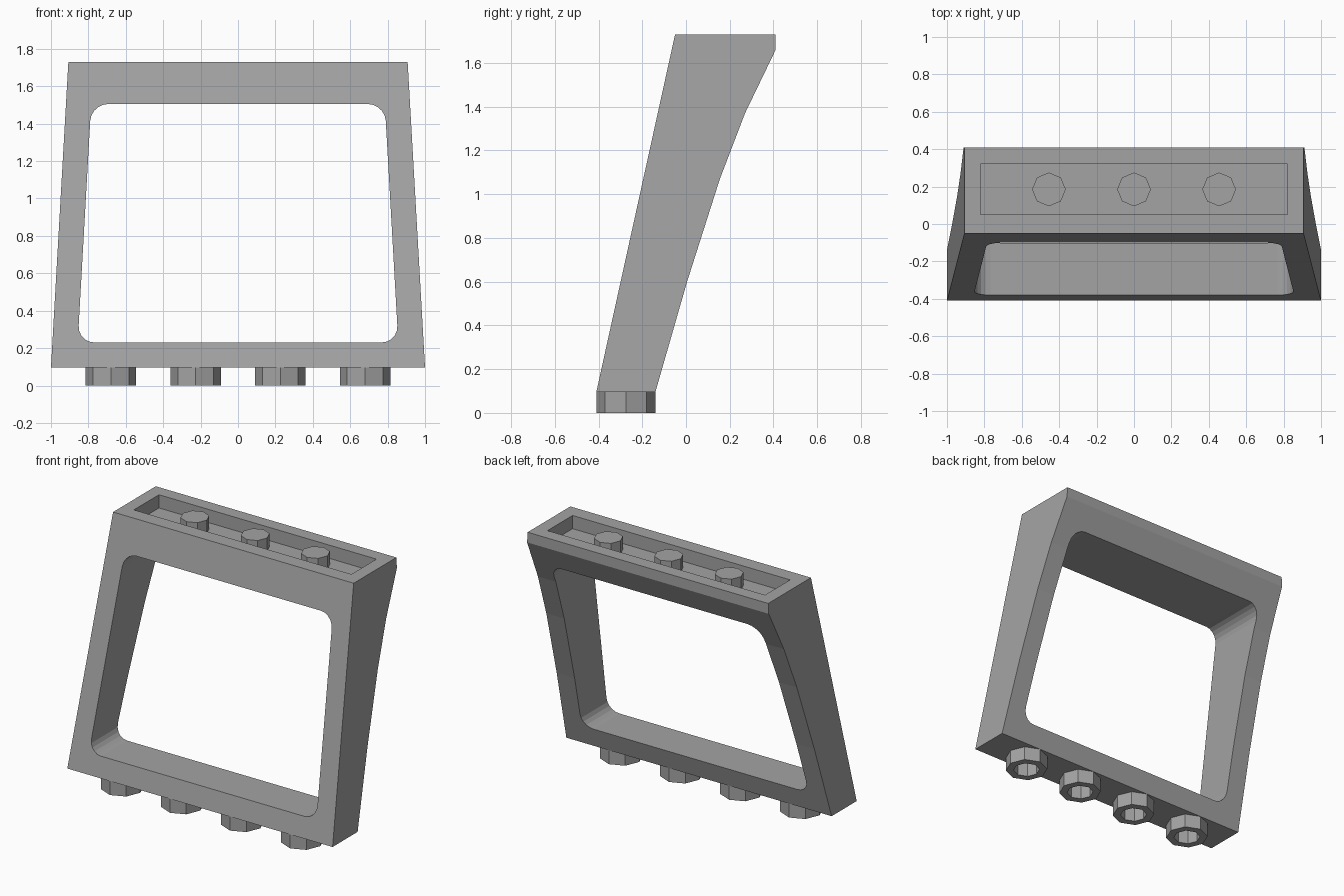
import bpy, bmesh, math

old = bpy.data.objects.get("Cube")
if old:
    bpy.data.objects.remove(old, do_unlink=True)

grey = bpy.data.materials.new("light grey")
grey.use_nodes = True
colour = (0.37, 0.37, 0.37, 1)
grey.diffuse_color = colour
grey.node_tree.nodes["Principled BSDF"].inputs["Base Color"].default_value = colour

BASE, TOP, STUD = 0.095, 1.73, 0.09


def make(name, bm):
    bmesh.ops.recalc_face_normals(bm, faces=bm.faces)
    mesh = bpy.data.meshes.new(name)
    bm.to_mesh(mesh)
    bm.free()
    mesh.materials.append(grey)
    obj = bpy.data.objects.new(name, mesh)
    bpy.context.scene.collection.objects.link(obj)
    return obj


def prism(points, offset):
    """Extrude a closed outline along an offset vector."""
    bm = bmesh.new()
    face = bm.faces.new([bm.verts.new(p) for p in points])
    ext = bmesh.ops.extrude_face_region(bm, geom=[face], use_keep_orig=True)
    moved = [v for v in ext["geom"] if isinstance(v, bmesh.types.BMVert)]
    bmesh.ops.translate(bm, verts=moved, vec=offset)
    return bm


def cut(target, cutter):
    cutter.hide_render = True
    mod = target.modifiers.new("cut", "BOOLEAN")
    mod.operation, mod.solver, mod.object = "DIFFERENCE", "EXACT", cutter
    bpy.context.view_layer.objects.active = target
    bpy.ops.object.modifier_apply(modifier=mod.name)
    bpy.data.objects.remove(cutter, do_unlink=True)


def ring(x, y, z, r):
    return [(x + r * math.cos(i * math.pi / 4), y + r * math.sin(i * math.pi / 4), z)
            for i in range(8)]


# Leaning frame: side profile, narrowing towards the top
profile = [(-0.41, BASE), (-0.05, TOP), (0.41, TOP), (0.41, 1.66),
           (0.27, 1.37), (0.155, 1.07), (0.005, 0.6), (-0.14, BASE)]
bm = prism([(-1, y, z) for y, z in profile], (2, 0, 0))
for v in bm.verts:
    v.co.x *= 1 - 0.093 * (v.co.z - BASE) / (TOP - BASE)
frame = make("window_frame", bm)

# Window opening with rounded corners
opening = [(-0.857, 0.23), (0.857, 0.23), (0.785, 1.505), (-0.785, 1.505)]
bm = prism([(x, -1, z) for x, z in opening], (0, 2, 0))
corners = [e for e in bm.edges if abs(e.verts[0].co.y - e.verts[1].co.y) > 1]
bmesh.ops.bevel(bm, geom=corners, offset=0.09, segments=5, profile=0.5, affect="EDGES")
cut(frame, make("opening_cutter", bm))

# Shallow tray in the top with pegs
tray = [(-0.82, 0.05), (0.82, 0.05), (0.82, 0.32), (-0.82, 0.32)]
cut(frame, make("tray_cutter", prism([(x, y, TOP - STUD) for x, y in tray], (0, 0, 0.3))))
for i, x in enumerate((-0.455, 0, 0.455)):
    make(f"top_peg_{i + 1}", prism(ring(x, 0.185, TOP - STUD, 0.09), (0, 0, STUD)))

# Hollow octagonal studs underneath
for i in range(4):
    x = (i - 1.5) * 0.453
    bm = bmesh.new()
    loops = [[bm.verts.new(p) for p in ring(x, -0.275, z, r)]
             for r, z in ((0.135, BASE), (0.135, 0), (0.085, 0), (0.085, BASE))]
    for a, b in zip(loops, loops[1:] + loops[:1]):
        for k in range(8):
            n = (k + 1) % 8
            bm.faces.new((a[k], a[n], b[n], b[k]))
    make(f"bottom_stud_{i + 1}", bm)
